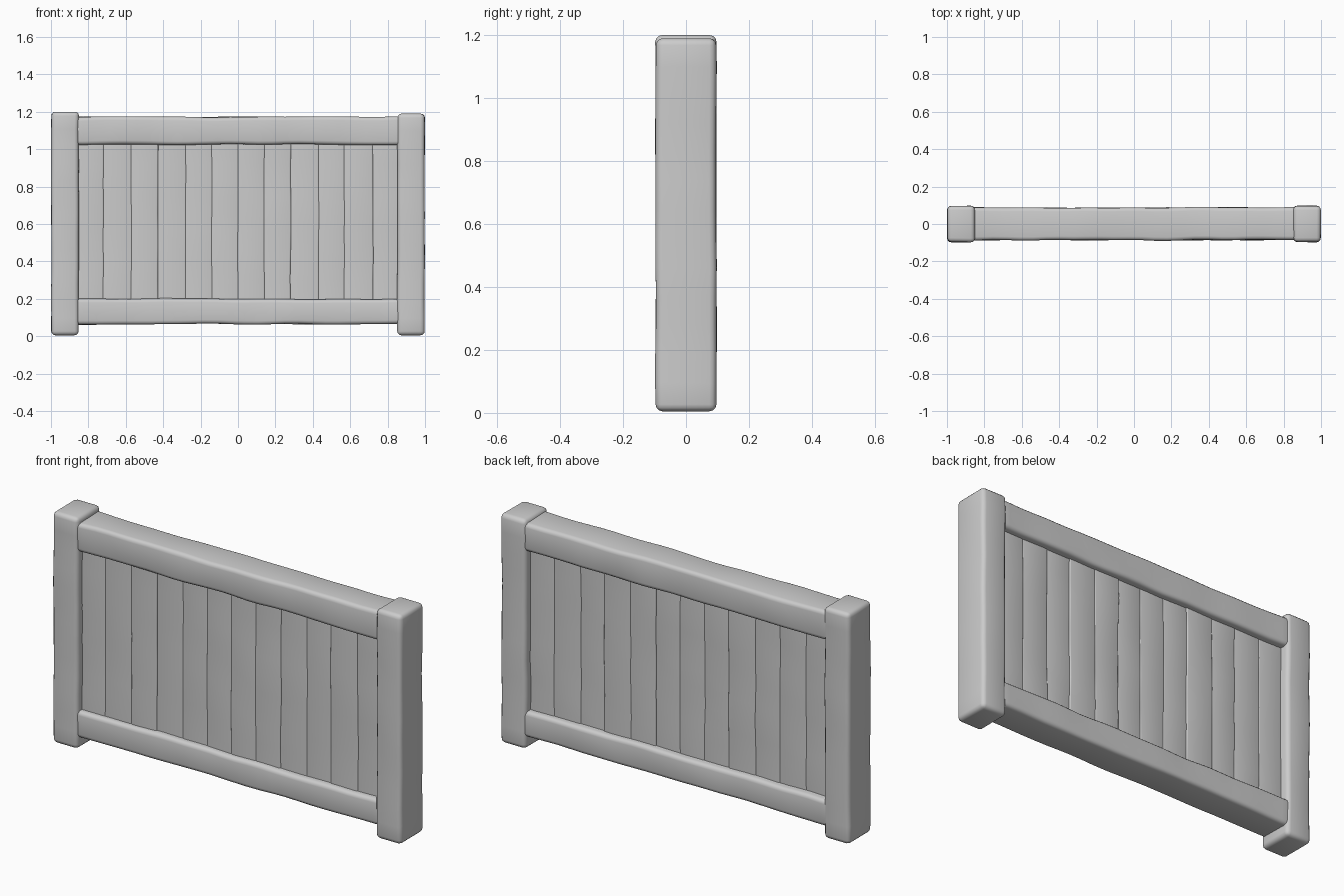
import bpy, bmesh, random
from mathutils import Vector, noise

random.seed(4)
cube = bpy.data.objects.get("Cube")
if cube:
    bpy.data.objects.remove(cube)

# One plain material for the whole fence
grey = bpy.data.materials.new("weathered grey")
grey.use_nodes = True
grey.diffuse_color = (0.6, 0.6, 0.6, 1)
grey.node_tree.nodes["Principled BSDF"].inputs["Base Color"].default_value = (0.6, 0.6, 0.6, 1)


def beam(name, low, high, bevel, wobble=0.0, cuts=0):
    """Bevelled timber between two corners, with a slight worn wobble along its length."""
    low, high = Vector(low), Vector(high)
    size, centre = high - low, (low + high) / 2
    bm = bmesh.new()
    bmesh.ops.create_cube(bm, size=1)
    for v in bm.verts:
        v.co = Vector(a * b for a, b in zip(v.co, size)) + centre
    bmesh.ops.bevel(bm, geom=bm.edges[:], offset=bevel, segments=3,
                    profile=0.5, affect='EDGES')
    axis = max(range(3), key=lambda i: size[i])
    for i in range(1, cuts + 1):
        normal = Vector((0, 0, 0))
        normal[axis] = 1
        point = low.copy()
        point[axis] += size[axis] * i / (cuts + 1)
        bmesh.ops.bisect_plane(bm, geom=bm.verts[:] + bm.edges[:] + bm.faces[:],
                               plane_co=point, plane_no=normal)
    for v in bm.verts:
        shift = noise.noise_vector(v.co * 5) * wobble
        shift[axis] = 0
        v.co += shift
    mesh = bpy.data.meshes.new(name)
    bm.to_mesh(mesh)
    bm.free()
    mesh.materials.append(grey)
    obj = bpy.data.objects.new(name, mesh)
    bpy.context.collection.objects.link(obj)
    bpy.ops.object.select_all(action='DESELECT')
    obj.select_set(True)
    bpy.context.view_layer.objects.active = obj
    bpy.ops.object.shade_smooth_by_angle(angle=0.7)
    return obj


# End posts
for side, x, top in (("right", -0.925, 1.2), ("left", 0.925, 1.19)):
    beam(side + "_post", (x - 0.073, -0.096, 0.005), (x + 0.073, 0.096, top), 0.022, 0.004, 12)

# Top and bottom rails
beam("top_rail", (-0.9, -0.086, 1.025), (0.9, 0.088, 1.172), 0.02, 0.006, 24)
beam("bottom_rail", (-0.9, -0.086, 0.065), (0.9, 0.088, 0.2), 0.02, 0.006, 24)

# Vertical boards filling the frame, slightly uneven in depth
edges = [-0.87, -0.72, -0.57, -0.43, -0.28, -0.14, 0, 0.14, 0.28, 0.43, 0.57, 0.72, 0.87]
for number, (left, right) in enumerate(zip(edges, edges[1:]), 1):
    front, back = random.uniform(-0.058, -0.05), random.uniform(0.046, 0.054)
    beam(f"board_{number}", (left - 0.003, front, 0.12), (right + 0.003, back, 1.1),
         0.008, 0.004, 10)
